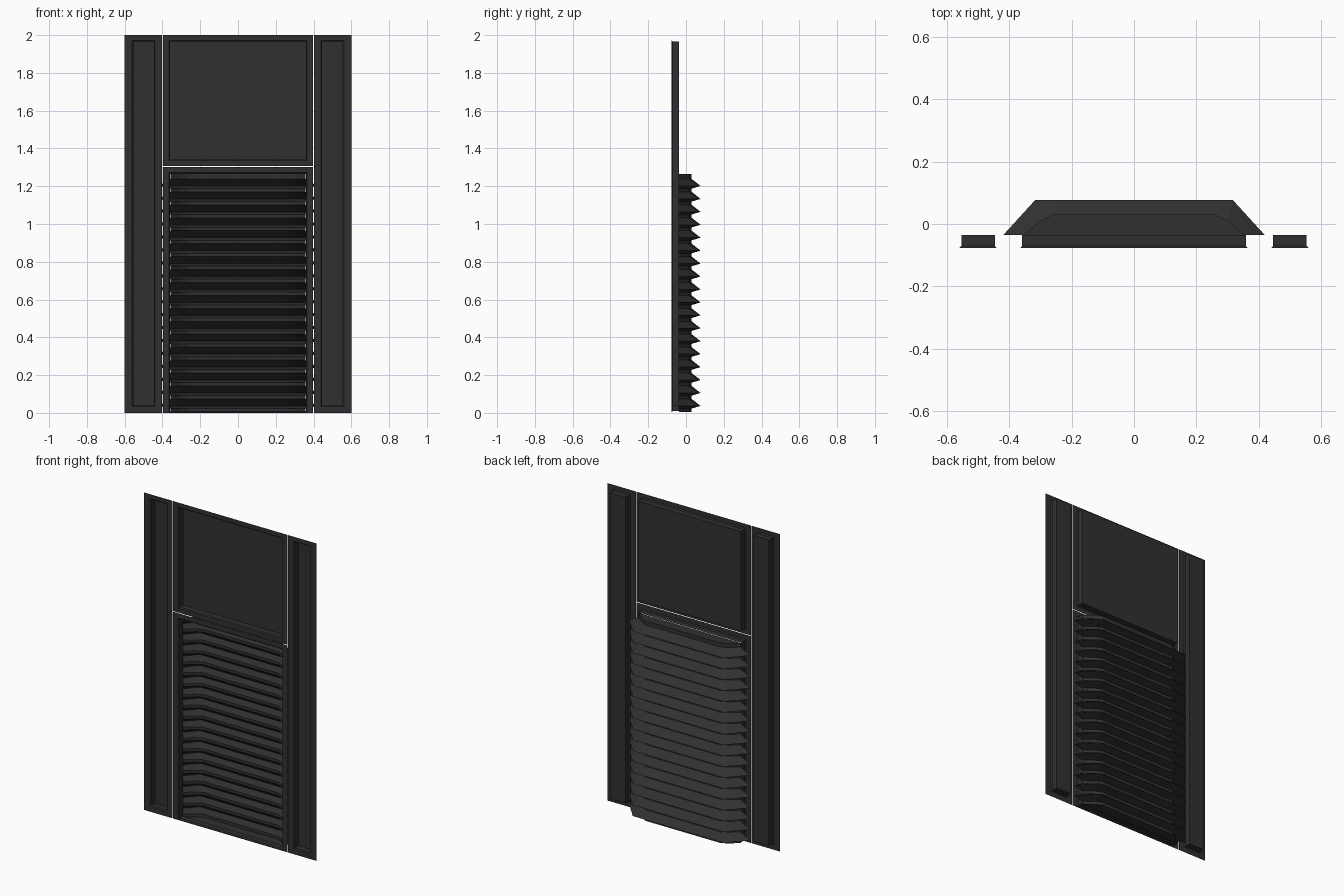
import bpy, bmesh

if "Cube" in bpy.data.objects:
    bpy.data.objects.remove(bpy.data.objects["Cube"])

mat = bpy.data.materials.new("dark grey metal")
mat.diffuse_color = (0.03, 0.03, 0.03, 1)
mat.use_nodes = True
mat.node_tree.nodes["Principled BSDF"].inputs["Base Color"].default_value = mat.diffuse_color

FRONT, BACK = -0.077, -0.036


def finish(bm, name):
    bmesh.ops.remove_doubles(bm, verts=bm.verts, dist=1e-5)
    bmesh.ops.recalc_face_normals(bm, faces=bm.faces)
    me = bpy.data.meshes.new(name)
    bm.to_mesh(me)
    bm.free()
    me.materials.append(mat)
    ob = bpy.data.objects.new(name, me)
    bpy.context.collection.objects.link(ob)
    return ob


def rect(bm, x0, x1, z0, z1, y):
    return [bm.verts.new(p) for p in ((x0, y, z0), (x1, y, z0), (x1, y, z1), (x0, y, z1))]


def bridge(bm, a, b):
    n = len(a)
    for i in range(n):
        j = (i + 1) % n
        bm.faces.new((a[i], a[j], b[j], b[i]))


def tray(name, outer, hole, closed=True):
    """Flat sheet with a shallow recess pressed into it."""
    bm = bmesh.new()
    x0, x1, z0, z1 = hole
    t = 0.006
    rings = [rect(bm, *outer, FRONT),
             rect(bm, x0, x1, z0, z1, FRONT),
             rect(bm, x0 + t, x1 - t, z0 + t, z1 - t, FRONT + t),
             rect(bm, x0 + t, x1 - t, z0 + t, z1 - t, BACK)]
    for a, b in zip(rings, rings[1:]):
        bridge(bm, a, b)
    if closed:
        bm.faces.new(rings[-1])
    return finish(bm, name)


# Sheet panels
g = 0.002
tray("left_panel", (-0.6, -0.4 - g, 0, 2), (-0.56, -0.44, 0.033, 1.972))
tray("right_panel", (0.4 + g, 0.6, 0, 2), (0.44, 0.56, 0.033, 1.972))
tray("upper_panel", (-0.4 + g, 0.4 - g, 1.305 + g, 2), (-0.365, 0.365, 1.335, 1.972))
tray("grille_frame", (-0.4 + g, 0.4 - g, 0, 1.305 - g), (-0.365, 0.365, 0.004, 1.272), closed=False)

# Louvre shell: horizontal outlines of the inner wall and of the louvre tips
half_in = [(-0.357, BACK), (-0.30, 0.010), (-0.26, 0.030)]
half_out = [(-0.42, BACK), (-0.317, 0.077), (-0.26, 0.077)]
inner = half_in + [(-x, y) for x, y in reversed(half_in)]
outer = half_out + [(-x, y) for x, y in reversed(half_out)]

rows = [(inner, 0.004)]
for k in range(18):
    z = 0.037 + 0.0685 * k
    rows += [(inner, z - 0.014), (outer, z), (inner, z + 0.037)]
rows.append((inner, 1.264))

bm = bmesh.new()
loops = [[bm.verts.new((x, y, z)) for x, y in path] for path, z in rows]
for a, b in zip(loops, loops[1:]):
    for i in range(len(a) - 1):
        bm.faces.new((a[i], a[i + 1], b[i + 1], b[i]))
# Floor and lid of the shell
bm.faces.new(loops[0])
bm.faces.new(loops[-1])
finish(bm, "louvre_shell")
